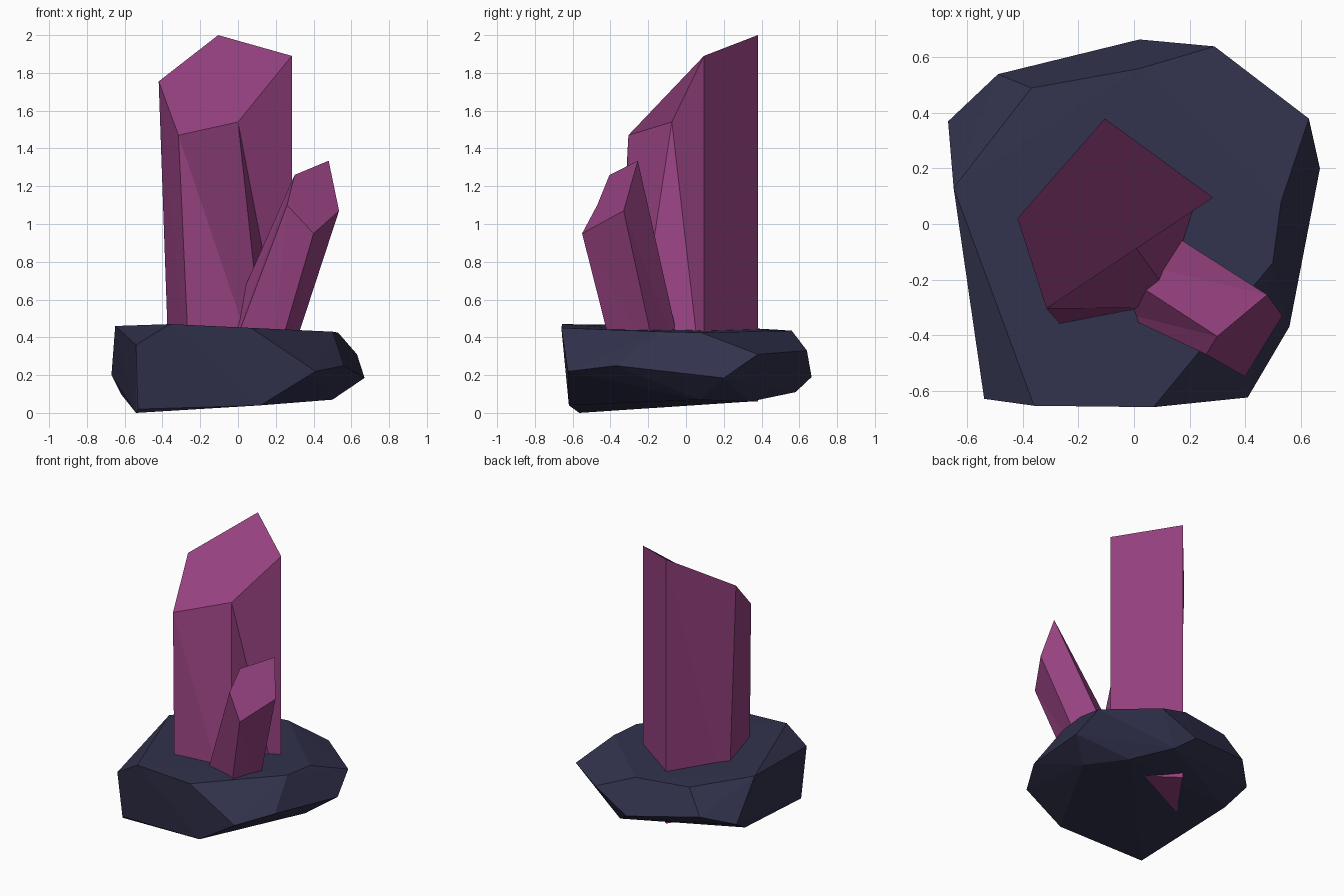
import bpy, bmesh

if "Cube" in bpy.data.objects:
    bpy.data.objects.remove(bpy.data.objects["Cube"])


def material(name, rgb):
    m = bpy.data.materials.new(name)
    m.diffuse_color = (*rgb, 1)
    m.use_nodes = True
    m.node_tree.nodes["Principled BSDF"].inputs["Base Color"].default_value = m.diffuse_color
    return m


def finish(name, bm, mat):
    bmesh.ops.recalc_face_normals(bm, faces=bm.faces[:])
    me = bpy.data.meshes.new(name)
    bm.to_mesh(me)
    bm.free()
    me.materials.append(mat)
    ob = bpy.data.objects.new(name, me)
    bpy.context.collection.objects.link(ob)
    return ob


def crystal(name, top, base, z, mat):
    """Five-sided shard: slanted top ring joined to a flat base ring."""
    bm = bmesh.new()
    t = [bm.verts.new(p) for p in top]
    b = [bm.verts.new((x, y, z)) for x, y in base]
    bm.faces.new(t)
    bm.faces.new(b[::-1])
    n = len(t)
    for i in range(n):
        j = (i + 1) % n
        bm.faces.new((t[i], b[i], b[j]))
        bm.faces.new((t[i], b[j], t[j]))
    return finish(name, bm, mat)


purple = material("crystal purple", (0.305, 0.054, 0.216))
slate = material("rock slate", (0.032, 0.032, 0.075))

# Tall crystal, counter-clockwise from the left corner
crystal("tall_crystal",
        [(-.42, .02, 1.755), (-.315, -.305, 1.47), (0, -.075, 1.54),
         (.285, .095, 1.89), (-.105, .38, 2.0)],
        [(-.36, .02), (-.25, -.38), (.16, -.30), (.285, .095), (-.105, .38)],
        .06, purple)

# Small leaning crystal
crystal("small_crystal",
        [(.30, -.405, 1.26), (.26, -.47, 1.10), (.40, -.55, .95),
         (.535, -.33, 1.07), (.48, -.255, 1.335)],
        [(-.17, -.10), (-.08, -.31), (.18, -.36), (.25, -.14), (.08, 0)],
        .2, purple)

# Rock base: convex chunk around its corner points
rock = [
    # top rim
    (-.36, -.655, .47), (.07, -.66, .45), (.50, -.14, .43), (.53, .08, .425),
    (.02, .56, .435), (-.37, .49, .44), (-.65, .13, .46),
    # waist
    (-.54, -.63, .36), (.41, -.625, .22), (.56, -.37, .25), (.67, .20, .185),
    (.63, .38, .31), (.29, .64, .33), (.02, .665, .19), (-.49, .54, .27),
    (-.67, .37, .2),
    # underside
    (-.54, -.565, 0), (-.53, -.585, .02), (.12, -.62, .04), (.50, .07, .07),
    (.32, .34, .06), (.13, .58, .11), (-.62, .20, .10),
]
bm = bmesh.new()
for p in rock:
    bm.verts.new(p)
res = bmesh.ops.convex_hull(bm, input=bm.verts[:])
loose = [v for v in bm.verts if not v.link_faces]
bmesh.ops.delete(bm, geom=loose, context='VERTS')
finish("rock_base", bm, slate)
